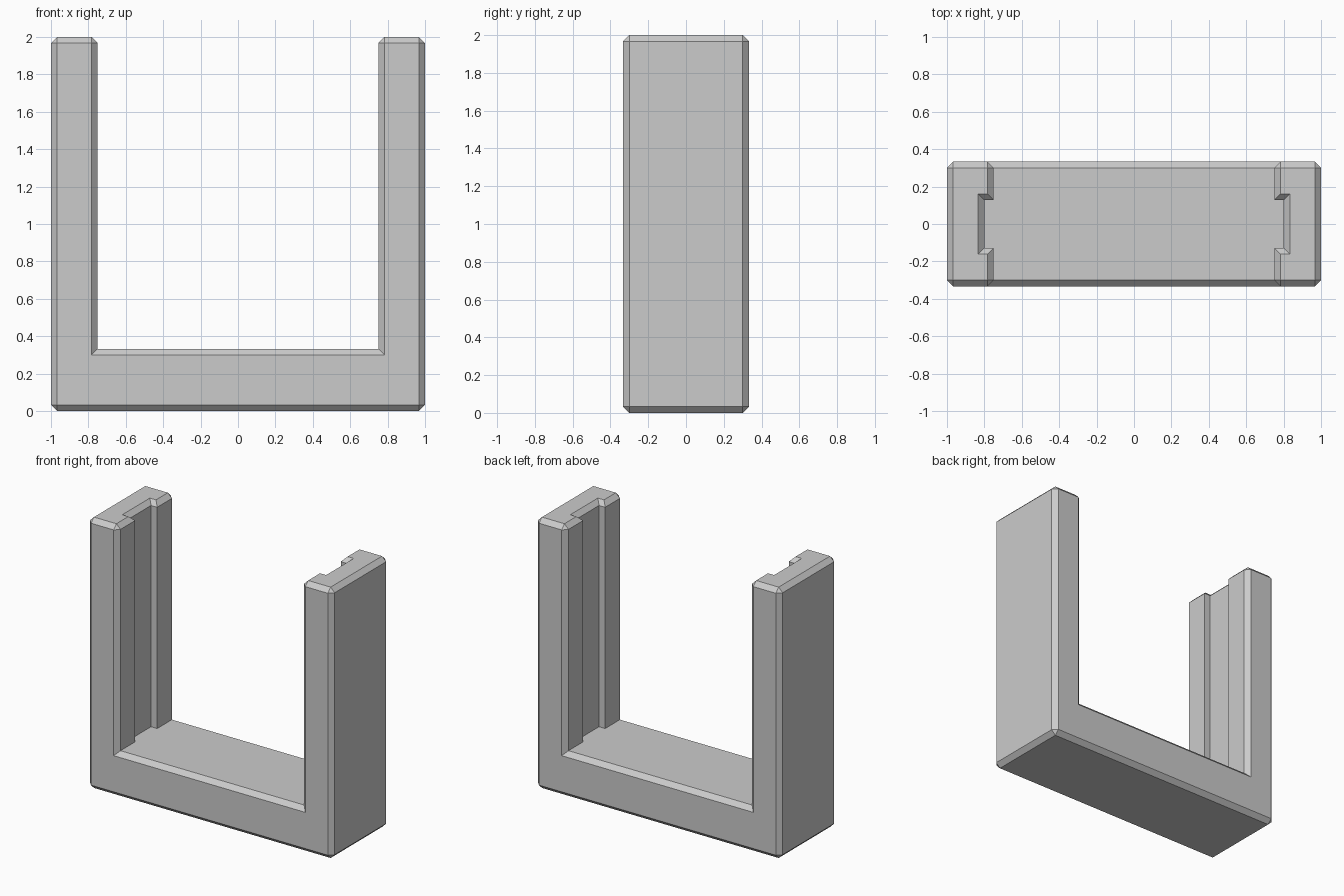
import bpy, bmesh

cube = bpy.data.objects.get("Cube")
if cube:
    bpy.data.objects.remove(cube, do_unlink=True)

BEVEL = 0.033
HALF_DEPTH = 0.333
INNER_X, FLOOR_Z = 0.75, 0.333
GROOVE_X, GROOVE_Y = 0.80, 0.128

grey = bpy.data.materials.new("plain grey")
grey.use_nodes = True
colour = (0.6, 0.6, 0.6, 1)
grey.diffuse_color = colour
grey.node_tree.nodes["Principled BSDF"].inputs["Base Color"].default_value = colour


def make_object(name, bm):
    bmesh.ops.recalc_face_normals(bm, faces=bm.faces)
    mesh = bpy.data.meshes.new(name)
    bm.to_mesh(mesh)
    bm.free()
    mesh.materials.append(grey)
    obj = bpy.data.objects.new(name, mesh)
    bpy.context.collection.objects.link(obj)
    return obj


# U-shaped frame: extruded profile, chamfered on every outward edge
half = [(1, 0), (1, 2), (INNER_X, 2), (INNER_X, FLOOR_Z)]
profile = half + [(-x, z) for x, z in reversed(half)]
bm = bmesh.new()
face = bm.faces.new([bm.verts.new((x, -HALF_DEPTH, z)) for x, z in profile])
new = bmesh.ops.extrude_face_region(bm, geom=[face])["geom"]
bmesh.ops.translate(bm, vec=(0, 2 * HALF_DEPTH, 0),
                    verts=[v for v in new if isinstance(v, bmesh.types.BMVert)])
bmesh.ops.recalc_face_normals(bm, faces=bm.faces)
convex = [e for e in bm.edges if e.is_convex]
bmesh.ops.bevel(bm, geom=convex, offset=BEVEL, segments=1, affect='EDGES', profile=0.5)
frame = make_object("u_frame", bm)


# Slide groove cutter: straight channel that flares out at the top
def groove_cutter(name, side):
    bm = bmesh.new()
    top = 2 + BEVEL
    levels = [(FLOOR_Z, 0), (2 - BEVEL, 0), (top, 2 * BEVEL)]
    rings = []
    for z, flare in levels:
        y, x = GROOVE_Y + flare, GROOVE_X + flare
        corners = [(0.65, -y), (x, -y), (x, y), (0.65, y)]
        rings.append([bm.verts.new((side * cx, cy, z)) for cx, cy in corners])
    for low, high in zip(rings, rings[1:]):
        for i in range(4):
            j = (i + 1) % 4
            bm.faces.new((low[i], low[j], high[j], high[i]))
    bm.faces.new(rings[0])
    bm.faces.new(rings[-1])
    cutter = make_object(name, bm)
    cutter.hide_render = True
    return cutter


for side, label in ((1, "left"), (-1, "right")):
    cutter = groove_cutter(label + "_groove_cutter", side)
    mod = frame.modifiers.new(label + " groove", 'BOOLEAN')
    mod.operation = 'DIFFERENCE'
    mod.solver = 'EXACT'
    mod.object = cutter
    bpy.context.view_layer.objects.active = frame
    bpy.ops.object.modifier_apply(modifier=mod.name)
    bpy.data.objects.remove(cutter, do_unlink=True)
